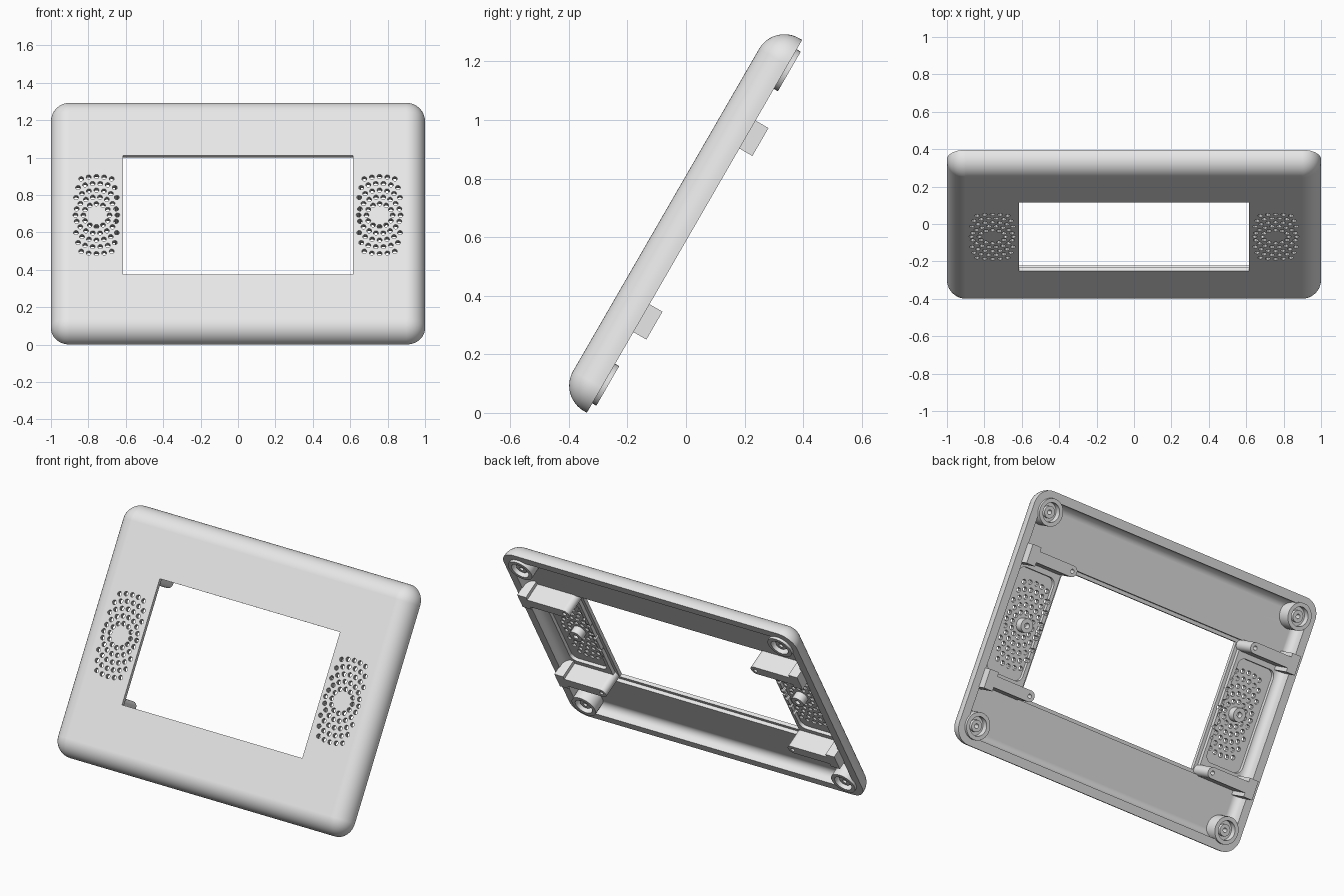
import bpy, bmesh
from math import sin, cos, pi, radians
from mathutils import Matrix

if "Cube" in bpy.data.objects:
    bpy.data.objects.remove(bpy.data.objects["Cube"])

grey = bpy.data.materials.new("light_grey_plastic")
grey.use_nodes = True
grey.diffuse_color = (0.8, 0.8, 0.8, 1)
grey.node_tree.nodes["Principled BSDF"].inputs["Base Color"].default_value = (0.8, 0.8, 0.8, 1)

# Parts are made lying flat (z = 0 is the rear rim, +z the front), then leaned back
LEAN = Matrix.Translation((0, 0.029, 0.637)) @ Matrix.Rotation(radians(60), 4, "X")
HALF_W, HALF_H, DEPTH, ROUND = 1.0, 0.735, 0.112, 0.1


def make(name, bm):
    bmesh.ops.recalc_face_normals(bm, faces=bm.faces)
    mesh = bpy.data.meshes.new(name)
    bm.to_mesh(mesh)
    bm.free()
    mesh.materials.append(grey)
    ob = bpy.data.objects.new(name, mesh)
    bpy.context.collection.objects.link(ob)
    ob.matrix_world = LEAN
    return ob


def rounded(w, h, r, steps=10):
    """Outline of a rounded rectangle with half sizes w and h."""
    pts = []
    for k, (sx, sy) in enumerate([(1, 1), (-1, 1), (-1, -1), (1, -1)]):
        for i in range(steps + 1):
            a = (k + i / steps) * pi / 2
            pts.append((sx * (w - r) + r * cos(a), sy * (h - r) + r * sin(a)))
    return pts


def loft(bm, rings):
    """Skin a list of (outline, z) rings and cap both ends."""
    loops = [[bm.verts.new((x, y, z)) for x, y in pts] for pts, z in rings]
    for a, b in zip(loops, loops[1:]):
        for i in range(len(a)):
            j = (i + 1) % len(a)
            bm.faces.new((a[i], a[j], b[j], b[i]))
    bm.faces.new(loops[0][::-1])
    bm.faces.new(loops[-1])


def prism(bm, pts, z0, z1):
    loft(bm, [(pts, z0), (pts, z1)])


def rect(x0, x1, y0, y1):
    return [(x0, y0), (x1, y0), (x1, y1), (x0, y1)]


def circle(x, y, r, n):
    return [(x + r * cos(2 * pi * i / n), y + r * sin(2 * pi * i / n)) for i in range(n)]


def lathe(name, x, y, profile, steps=32):
    bm = bmesh.new()
    verts = [bm.verts.new((r, 0, z)) for r, z in profile]
    edges = [bm.edges.new(e) for e in zip(verts, verts[1:])]
    bmesh.ops.spin(bm, geom=verts + edges, cent=(0, 0, 0), axis=(0, 0, 1),
                   angle=2 * pi, steps=steps)
    bmesh.ops.remove_doubles(bm, verts=bm.verts, dist=0.0001)
    bmesh.ops.translate(bm, verts=bm.verts, vec=(x, y, 0))
    return make(name, bm)


def cut(ob, bm):
    """Subtract the solids in bm from ob and discard the cutter."""
    cutter = make("cutter", bm)
    cutter.hide_render = True
    mod = ob.modifiers.new("cut", "BOOLEAN")
    mod.operation, mod.solver, mod.object = "DIFFERENCE", "EXACT", cutter
    bpy.context.view_layer.update()
    mesh = bpy.data.meshes.new_from_object(
        ob.evaluated_get(bpy.context.evaluated_depsgraph_get()))
    ob.modifiers.clear()
    ob.data = mesh
    bpy.data.objects.remove(cutter)


parts = []

# Bezel shell: rounded front, flat rear rim, hollow back with coved walls
rings = []
for i in range(13):
    a = pi / 2 * (1 - i / 12)
    inset = ROUND * (1 - cos(a))
    rings.append((rounded(HALF_W - inset, HALF_H - inset, max(ROUND - inset, 0.002)),
                  DEPTH - ROUND + ROUND * sin(a)))
rings.append((rounded(HALF_W, HALF_H, ROUND), 0))
rings.append((rounded(HALF_W - 0.05, HALF_H - 0.05, 0.06), 0))
for i in range(7):
    a = pi / 2 * i / 6
    inset = 0.05 + 0.045 * (1 - cos(a))
    rings.append((rounded(HALF_W - inset, HALF_H - inset, 0.06), 0.022 + 0.045 * sin(a)))
bm = bmesh.new()
loft(bm, rings)
bezel = make("bezel_shell", bm)
parts.append(bezel)

# Screen opening with a stepped seat behind it
bm = bmesh.new()
prism(bm, rect(-0.615, 0.615, -0.368, 0.368), -0.1, 0.3)
cut(bezel, bm)
bm = bmesh.new()
prism(bm, rect(-0.635, 0.635, -0.388, 0.388), -0.1, 0.09)
cut(bezel, bm)

# Speaker pockets behind the grilles
bm = bmesh.new()
for s in (-1, 1):
    outline = rounded(0.125, 0.3, 0.04, 6)
    prism(bm, [(x + s * 0.782, y) for x, y in outline], -0.1, 0.087)
cut(bezel, bm)

# Grille holes: concentric rings trimmed to a narrow band
bm = bmesh.new()
for s in (-1, 1):
    for k in range(5):
        radius, count = 0.07 + 0.042 * k, 12 + 6 * k
        for i in range(count):
            a = 2 * pi * (i + 0.5 * (k % 2)) / count + pi / 2
            if abs(radius * cos(a)) < 0.116:
                prism(bm, circle(s * 0.757 + radius * cos(a), radius * sin(a), 0.0135, 10),
                      0.05, 0.2)
cut(bezel, bm)

# Corner screw bosses
BOSS = [(0, 0.085), (0.078, 0.085), (0.078, -0.016), (0.055, -0.016), (0.055, 0.02),
        (0.034, 0.02), (0.034, 0), (0.013, 0), (0.013, 0.05), (0, 0.05)]
# Small pegs at the speaker centres
PEG = [(0, 0.1), (0.04, 0.1), (0.04, 0.04), (0.016, 0.04), (0.016, 0.075), (0, 0.075)]

for sx, side in ((-1, "right"), (1, "left")):
    parts.append(lathe(f"speaker_peg_{side}", sx * 0.757, 0, PEG))
    for sy, level in ((-1, "lower"), (1, "upper")):
        parts.append(lathe(f"corner_boss_{level}_{side}", sx * 0.885, sy * 0.62, BOSS))

        # Screen bracket: round-ended bar with a screw hole
        y, half, tip = sy * 0.362, 0.032, 0.652
        arc = [(sx * (tip - half * sin(pi * i / 12)), y + half * cos(pi * i / 12))
               for i in range(13)]
        bm = bmesh.new()
        prism(bm, arc + [(sx * 0.92, y - half), (sx * 0.92, y + half)], -0.051, 0.096)
        bar = make(f"screen_bracket_{level}_{side}", bm)
        bm = bmesh.new()
        prism(bm, circle(sx * tip, y, 0.012, 16), -0.1, 0.03)
        cut(bar, bm)
        parts.append(bar)

        # Wider foot joining the bracket to the side wall
        bm = bmesh.new()
        xs = sorted((sx * 0.895, sx * 0.955))
        prism(bm, rect(*xs, y - 0.055, y + 0.055), -0.051, 0.07)
        parts.append(make(f"bracket_foot_{level}_{side}", bm))

# Smooth the curves and keep the flat faces clean
bpy.ops.object.select_all(action="DESELECT")
for ob in parts:
    ob.select_set(True)
bpy.context.view_layer.objects.active = bezel
bpy.ops.object.shade_smooth_by_angle(angle=radians(30))
for ob in parts:
    ob.modifiers.new("clean_normals", "WEIGHTED_NORMAL").keep_sharp = True
